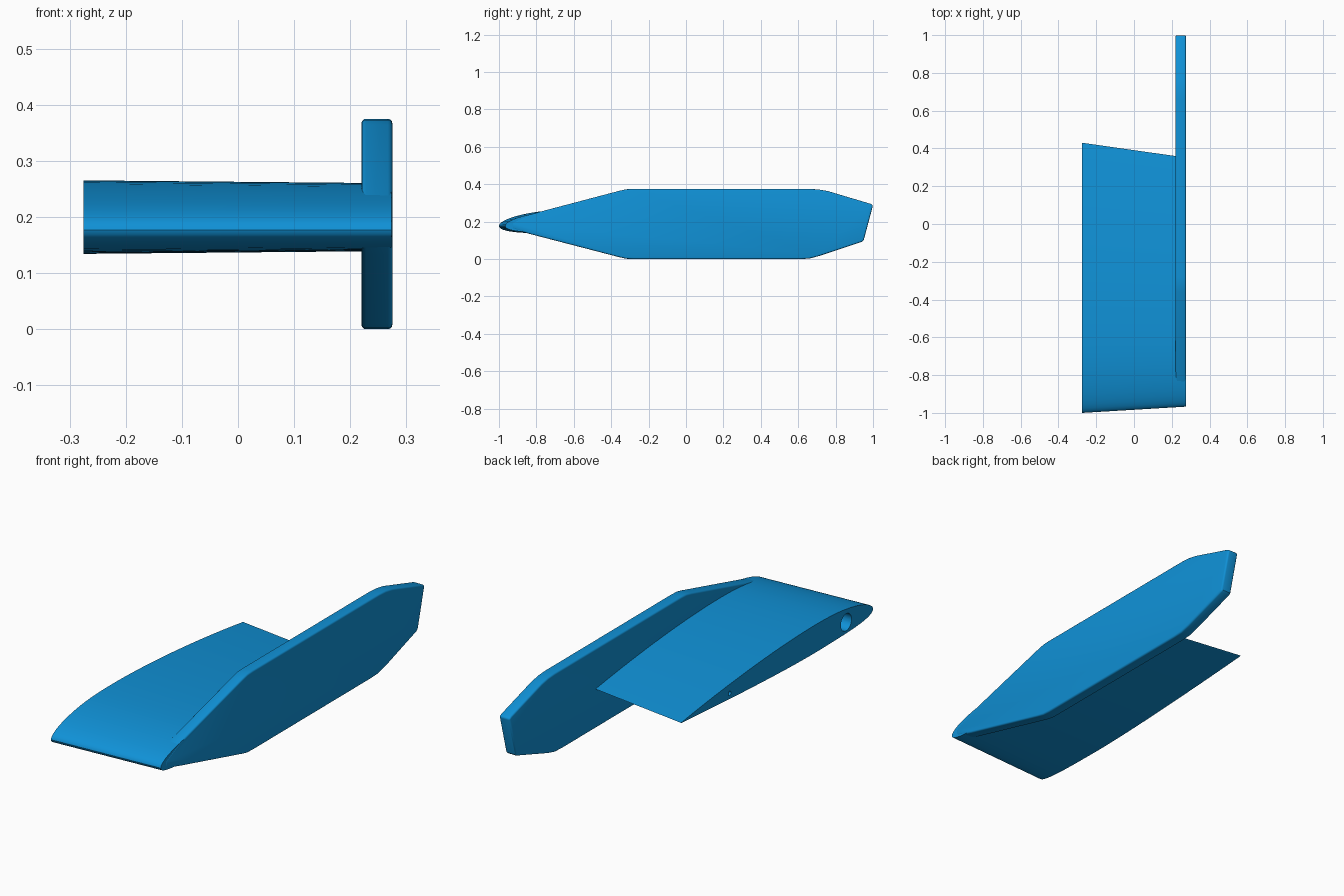
import bpy, bmesh, math

if "Cube" in bpy.data.objects:
    bpy.data.objects.remove(bpy.data.objects["Cube"])

blue = bpy.data.materials.new("blue")
blue.diffuse_color = (0.005, 0.285, 0.68, 1)
blue.use_nodes = True
blue.node_tree.nodes["Principled BSDF"].inputs["Base Color"].default_value = blue.diffuse_color


def make_object(name, sections, material=blue):
    """Skin a closed solid over two matching rings of points."""
    bm = bmesh.new()
    a, b = [[bm.verts.new(p) for p in ring] for ring in sections]
    n = len(a)
    bm.faces.new(a)
    bm.faces.new(b[::-1])
    for i in range(n):
        j = (i + 1) % n
        bm.faces.new((a[j], a[i], b[i], b[j]))
    bmesh.ops.recalc_face_normals(bm, faces=bm.faces)
    mesh = bpy.data.meshes.new(name)
    bm.to_mesh(mesh)
    bm.free()
    mesh.materials.append(material)
    ob = bpy.data.objects.new(name, mesh)
    bpy.context.collection.objects.link(ob)
    return ob


def activate(ob):
    bpy.ops.object.select_all(action='DESELECT')
    ob.select_set(True)
    bpy.context.view_layer.objects.active = ob


def airfoil(x, lead, trail, thick, steps=36):
    """Cambered wing section in the plane at x, from leading to trailing edge."""
    chord, camber, peak = trail - lead, 0.0205, 0.25

    def point(t, side):
        half = 5 * thick * (0.2969 * math.sqrt(t) - 0.126 * t - 0.3516 * t**2
                            + 0.2843 * t**3 - 0.1026 * t**4)
        if t < peak:
            mid = camber / peak**2 * (2 * peak * t - t * t)
        else:
            mid = camber / (1 - peak)**2 * (1 - 2 * peak + 2 * peak * t - t * t)
        return (x, lead + chord * t, 0.177 + 0.008 * t + mid + side * half)

    ts = [(1 - math.cos(math.pi * i / steps)) / 2 for i in range(steps + 1)]
    upper = [point(t, 1) for t in reversed(ts)]
    lower = [point(t, -1) for t in ts[1:-1]]
    return upper + lower


# Tapered wing, running through to the outer face of the end plate
wing = make_object("wing", [airfoil(-0.275, -1.0, 0.43, 0.131),
                            airfoil(0.274, -0.967, 0.352, 0.121)])


# Round sockets in the open end of the wing
def drill(ob, y, z, radius, depth):
    ring = [(y + radius * math.cos(a), z + radius * math.sin(a))
            for a in (2 * math.pi * i / 32 for i in range(32))]
    cutter = make_object("socket_cutter", [[(x, u, v) for u, v in ring]
                                           for x in (-0.35, -0.275 + depth)])
    cutter.hide_render = True
    activate(ob)
    mod = ob.modifiers.new("socket", 'BOOLEAN')
    mod.operation, mod.solver, mod.object = 'DIFFERENCE', 'EXACT', cutter
    bpy.ops.object.modifier_apply(modifier=mod.name)
    bpy.data.objects.remove(cutter)


drill(wing, -0.80, 0.19, 0.04, 0.42)
drill(wing, 0.067, 0.186, 0.01, 0.15)
activate(wing)
bpy.ops.object.shade_smooth_by_angle(angle=math.radians(35))

# End plate with softened edges; its nose is buried in the wing
outline = [(-0.93, 0.195), (-0.83, 0.24), (-0.36, 0.364), (-0.32, 0.373), (-0.28, 0.375),
           (0.66, 0.375), (0.71, 0.372), (0.76, 0.363),
           (0.985, 0.296), (1.0, 0.288), (0.95, 0.10), (0.94, 0.092),
           (0.71, 0.016), (0.66, 0.003), (0.61, 0.0),
           (-0.28, 0.0), (-0.32, 0.002), (-0.36, 0.011), (-0.83, 0.133), (-0.93, 0.162)]
plate = make_object("end_plate", [[(x, y, z) for y, z in outline] for x in (0.22, 0.275)])
activate(plate)
mod = plate.modifiers.new("soft_edges", 'BEVEL')
mod.width, mod.segments = 0.008, 3
mod.limit_method, mod.angle_limit = 'ANGLE', math.radians(60)
bpy.ops.object.modifier_apply(modifier=mod.name)
bpy.ops.object.shade_smooth_by_angle(angle=math.radians(35))
